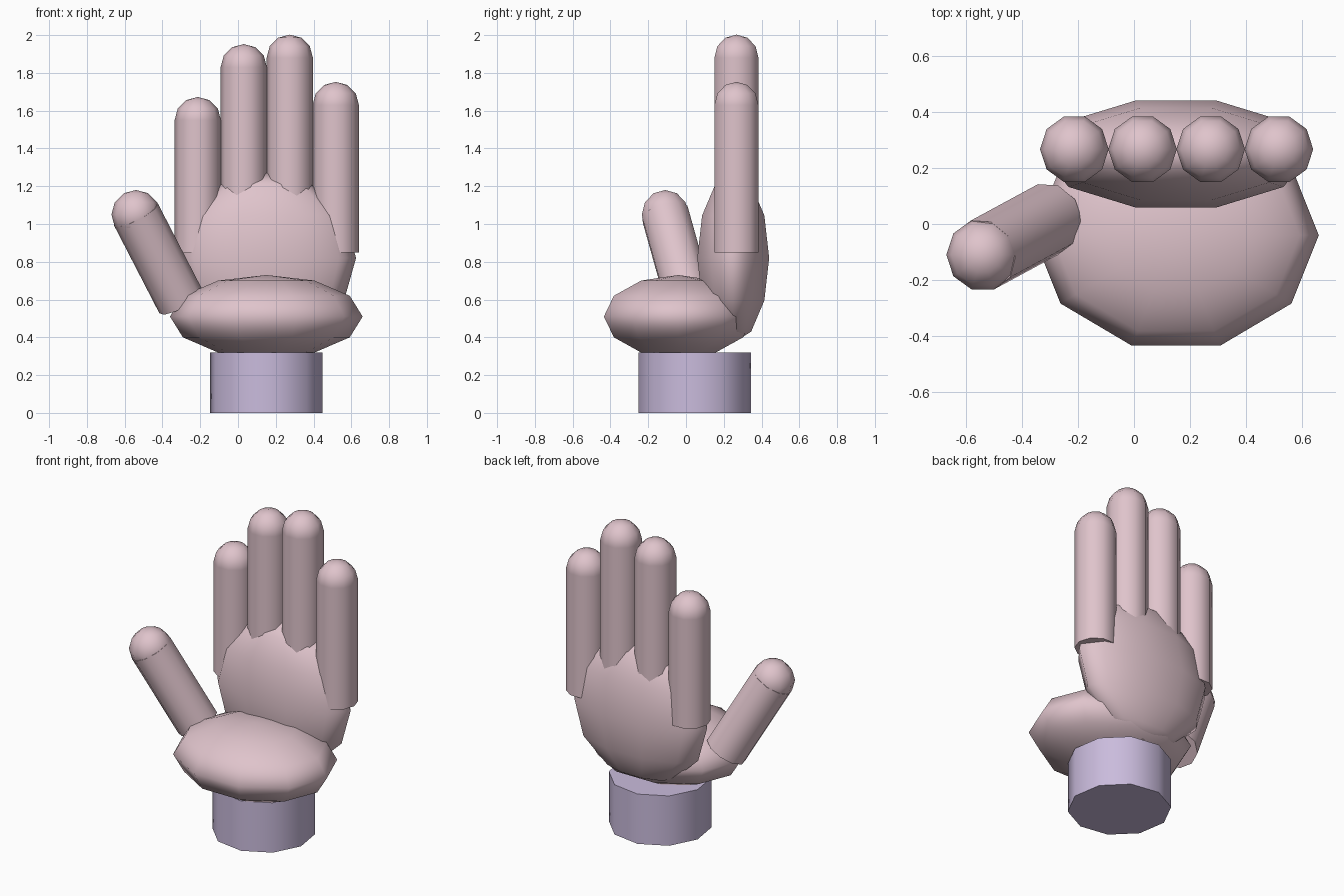
import bpy, bmesh
from math import sin, cos, pi, radians
from mathutils import Vector

cube = bpy.data.objects.get("Cube")
if cube:
    bpy.data.objects.remove(cube, do_unlink=True)

SIDES = 10
RINGS = 6


def material(name, rgb):
    mat = bpy.data.materials.new(name)
    mat.use_nodes = True
    mat.diffuse_color = (*rgb, 1)
    mat.node_tree.nodes["Principled BSDF"].inputs["Base Color"].default_value = (*rgb, 1)
    return mat


pink = material("soft pink", (0.74, 0.55, 0.60))
lilac = material("pale lilac", (0.59, 0.50, 0.72))


def lathe(name, profile, mat, turn=0.0):
    """Turn (radius, height) points about z; zero radius gives a pole."""
    bm = bmesh.new()
    rings = []
    for r, z in profile:
        count = SIDES if r > 1e-6 else 1
        rings.append([bm.verts.new((r * cos(turn + 2 * pi * i / SIDES),
                                    r * sin(turn + 2 * pi * i / SIDES), z))
                      for i in range(count)])
    for low, high in zip(rings, rings[1:]):
        for i in range(SIDES):
            j = (i + 1) % SIDES
            corners = [low[i % len(low)], low[j % len(low)],
                       high[j % len(high)], high[i % len(high)]]
            bm.faces.new(list(dict.fromkeys(corners))).smooth = True
    # flat end caps where the profile stays open
    if len(rings[0]) > 1:
        bm.faces.new(rings[0][::-1])
    if len(rings[-1]) > 1:
        bm.faces.new(rings[-1])
    mesh = bpy.data.meshes.new(name)
    bm.to_mesh(mesh)
    bm.free()
    mesh.materials.append(mat)
    obj = bpy.data.objects.new(name, mesh)
    bpy.context.collection.objects.link(obj)
    return obj


def ellipsoid(name, centre, radii):
    lats = [pi * (i / RINGS - 0.5) for i in range(RINGS + 1)]
    obj = lathe(name, [(cos(a), sin(a)) for a in lats], pink)
    obj.location = centre
    obj.scale = radii
    return obj


def digit(name, base, tip, radius):
    """A round rod from base to tip with a ball on its end."""
    base, tip = Vector(base), Vector(tip)
    axis = tip - base
    rod = lathe(name, [(radius, 0), (radius, axis.length)], pink)
    rod.location = base
    rod.rotation_mode = 'QUATERNION'
    rod.rotation_quaternion = Vector((0, 0, 1)).rotation_difference(axis)
    ellipsoid(name + "_tip", tip, (radius,) * 3)


# wrist
wrist = lathe("wrist", [(0.302, 0), (0.302, 0.32)], lilac, radians(-9))
wrist.location = (0.15, 0.047, 0)

# palm: upright back and forward heel
ellipsoid("palm", (0.15, 0.25, 0.82), (0.475, 0.2, 0.45))
ellipsoid("palm_heel", (0.15, -0.04, 0.51), (0.51, 0.415, 0.22))

# fingers
fingers = {"outer_finger": 1.55, "ring_finger": 1.83,
           "middle_finger": 1.88, "side_finger": 1.63}
for i, (name, height) in enumerate(fingers.items()):
    x = -0.213 + 0.2435 * i
    digit(name, (x, 0.267, 0.85), (x, 0.267, height), 0.1225)

# thumb
digit("thumb", (-0.30, 0.02, 0.585), (-0.54, -0.11, 1.05), 0.13)
